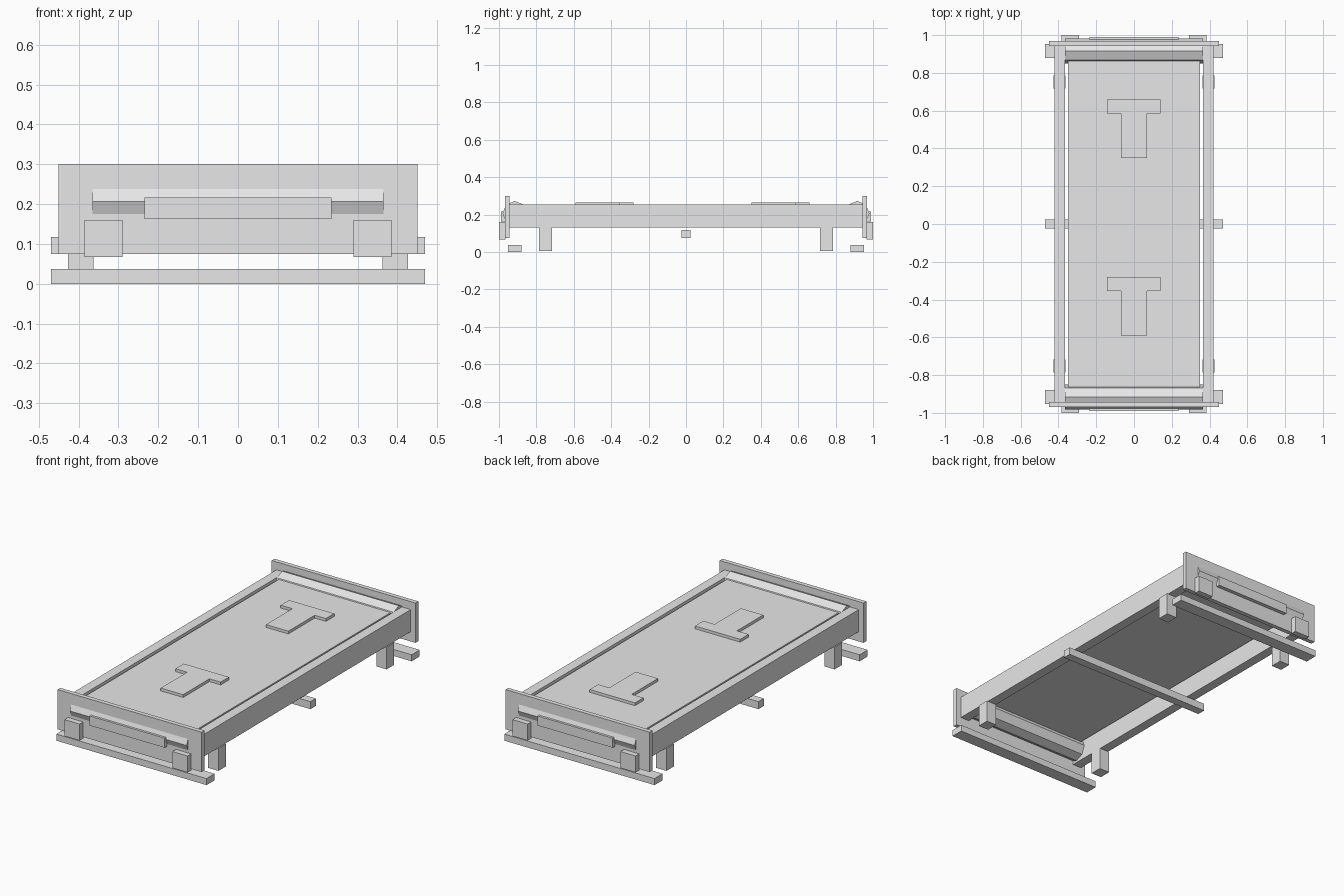
import bpy
import math
from mathutils import Matrix

cube = bpy.data.objects.get("Cube")
if cube:
    bpy.data.objects.remove(cube, do_unlink=True)

grey = bpy.data.materials.new("light_grey")
grey.use_nodes = True
grey.diffuse_color = (0.8, 0.8, 0.8, 1)
grey.node_tree.nodes["Principled BSDF"].inputs["Base Color"].default_value = (0.8, 0.8, 0.8, 1)


def add_mesh(name, verts, faces):
    mesh = bpy.data.meshes.new(name)
    mesh.from_pydata(verts, [], faces)
    mesh.materials.append(grey)
    obj = bpy.data.objects.new(name, mesh)
    bpy.context.collection.objects.link(obj)
    return obj


def prism(name, profile, lo, hi, place):
    """Extrude a counter-clockwise profile; place(u, v, w) maps it into space."""
    n = len(profile)
    verts = [place(u, v, w) for w in (lo, hi) for u, v in profile]
    faces = [list(range(n))[::-1], list(range(n, 2 * n))]
    faces += [[i, (i + 1) % n, n + (i + 1) % n, n + i] for i in range(n)]
    return add_mesh(name, verts, faces)


def box(name, x, y, z):
    profile = [(x[0], y[0]), (x[1], y[0]), (x[1], y[1]), (x[0], y[1])]
    return prism(name, profile, z[0], z[1], lambda u, v, w: (u, v, w))


def span(side, a, b):
    return sorted((side * a, side * b))


# Deck and central cross bar
box("deck", (-0.35, 0.35), (-0.863, 0.863), (0.228, 0.25))
box("middle_cross_bar", (-0.47, 0.47), (-0.024, 0.024), (0.075, 0.117))

# Raised direction markers on the deck
marker = [(-0.07, -0.155), (0.07, -0.155), (0.07, 0.08), (0.14, 0.08),
          (0.14, 0.155), (-0.143, 0.155), (-0.143, 0.08), (-0.07, 0.08)]
for label, cy in (("front", -0.435), ("back", 0.505)):
    prism(label + "_direction_marker", marker, 0.249, 0.266,
          lambda u, v, w: (u, v + cy, w))

# Side rails and legs
for side, label in ((1, "left"), (-1, "right")):
    box(label + "_rail", span(side, 0.365, 0.42), (-0.943, 0.943), (0.13, 0.255))
    for end, where in ((-1, "front"), (1, "back")):
        box(f"{where}_{label}_leg", span(side, 0.363, 0.427),
            span(end, 0.717, 0.785), (0.005, 0.131))

# Parts repeated at both ends
octagon = [(0.066 * math.cos(i * math.pi / 4), 0.066 * math.sin(i * math.pi / 4))
           for i in range(8)]
for end, where in ((-1, "front"), (1, "back")):
    box(where + "_end_panel", (-0.45, 0.45), span(end, 0.943, 0.968), (0.075, 0.3))
    box(where + "_plate", (-0.235, 0.235), span(end, 0.966, 0.99), (0.163, 0.217))
    box(where + "_ground_bar", (-0.47, 0.47), span(end, 0.88, 0.952), (0, 0.037))
    prism(where + "_roller", octagon, -0.365, 0.365,
          lambda u, v, w: (w, end * 0.915 + u, 0.207 + v))
    for side, label in ((1, "left"), (-1, "right")):
        box(f"{where}_{label}_buffer", span(side, 0.29, 0.385),
            span(end, 0.966, 1.0), (0.067, 0.16))
